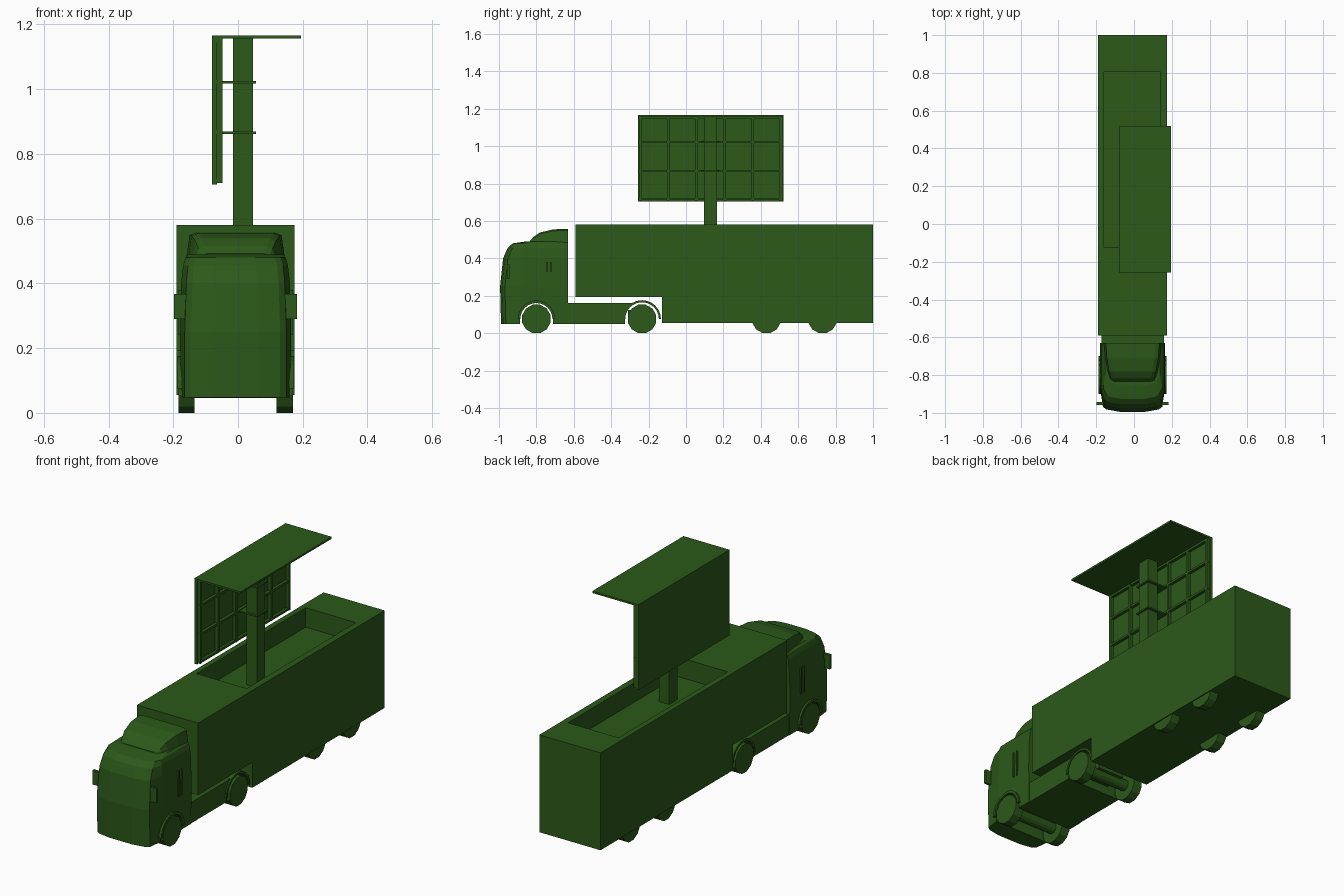
import bpy, bmesh, math

if "Cube" in bpy.data.objects:
    bpy.data.objects.remove(bpy.data.objects["Cube"])

CX = -0.0075  # vehicle centre line
mat = bpy.data.materials.new("dark_green")
mat.diffuse_color = (0.025, 0.1, 0.01, 1)
mat.use_nodes = True
mat.node_tree.nodes["Principled BSDF"].inputs["Base Color"].default_value = mat.diffuse_color


def make(name, bm):
    bmesh.ops.recalc_face_normals(bm, faces=bm.faces)
    me = bpy.data.meshes.new(name)
    bm.to_mesh(me)
    bm.free()
    me.materials.append(mat)
    ob = bpy.data.objects.new(name, me)
    bpy.context.collection.objects.link(ob)
    return ob


def loft(name, rings):
    bm = bmesh.new()
    vs = [[bm.verts.new(p) for p in r] for r in rings]
    n = len(vs[0])
    for a, b in zip(vs, vs[1:]):
        for i in range(n):
            j = (i + 1) % n
            bm.faces.new((a[i], a[j], b[j], b[i]))
    bm.faces.new(vs[0])
    bm.faces.new(vs[-1])
    return make(name, bm)


def prism(name, yz, x0, x1):
    return loft(name, [[(x, y, z) for y, z in yz] for x in (x0, x1)])


def box(name, x0, x1, y0, y1, z0, z1):
    return prism(name, [(y0, z0), (y1, z0), (y1, z1), (y0, z1)], x0, x1)


def circle(y, z, r, n, phase=0.0):
    return [(y + r * math.cos(2 * math.pi * i / n + phase),
             z + r * math.sin(2 * math.pi * i / n + phase)) for i in range(n)]


def arc(y, z, r, n):
    return [(y + r * math.cos(math.pi * i / n), z + r * math.sin(math.pi * i / n)) for i in range(n + 1)]


def cut(ob, cutter):
    m = ob.modifiers.new("cut", 'BOOLEAN')
    m.operation = 'DIFFERENCE'
    m.solver = 'EXACT'
    m.object = cutter
    bpy.context.view_layer.objects.active = ob
    bpy.ops.object.modifier_apply(modifier=m.name)
    bpy.data.objects.remove(cutter)


def arch_cutter(y, r):
    pts = arc(y, 0.075, r, 12) + [(y - r, 0.0), (y + r, 0.0)]
    return prism("arch_cutter", pts, -0.4, 0.4)


# trailer with raised front and a sunken roof well
trailer = prism("trailer_body", [(-0.59, 0.192), (-0.128, 0.192), (-0.128, 0.055),
                                 (1.0, 0.055), (1.0, 0.58), (-0.59, 0.58)], -0.19, 0.175)
cut(trailer, box("well_cutter", -0.16, 0.14, -0.125, 0.805, 0.475, 0.7))

# cab: stacked outlines (height, nose y, half width rear, half width front)
rings = []
for z, nose, wr, wf in [(0.048, -0.993, 0.168, 0.153), (0.25, -0.998, 0.172, 0.153),
                        (0.40, -0.982, 0.168, 0.148), (0.455, -0.958, 0.162, 0.143),
                        (0.48, -0.93, 0.155, 0.135), (0.49, -0.86, 0.145, 0.125)]:
    side = [(wr, -0.63), (wr, max(-0.87, nose + 0.06)), (wf + 0.004, nose + 0.03),
            (wf * 0.9, nose + 0.016), (wf * 0.45, nose + 0.004)]
    ring = [(CX + x, y, z) for x, y in side] + [(CX - x, y, z) for x, y in reversed(side)]
    rings.append(ring)
cab = loft("cab", rings)
cut(cab, arch_cutter(-0.80, 0.088))

# roof deflector
rings = []
for y, z, w in [(-0.835, 0.492, 0.105), (-0.815, 0.515, 0.114), (-0.78, 0.538, 0.124),
                (-0.71, 0.555, 0.136), (-0.63, 0.557, 0.142)]:
    rings.append([(CX - w - 0.01, y, 0.48), (CX + w + 0.01, y, 0.48), (CX + w, y, z - 0.008),
                  (CX + w * 0.85, y, z), (CX - w * 0.85, y, z), (CX - w, y, z - 0.008)])
loft("roof_deflector", rings)

# tractor chassis
chassis = box("chassis_skirts", CX - 0.165, CX + 0.165, -0.64, -0.29, 0.048, 0.16)
cut(chassis, arch_cutter(-0.235, 0.09))
box("chassis_frame", CX - 0.08, CX + 0.08, -0.31, -0.19, 0.085, 0.125)

# parts repeated on both sides
for s, tag in ((-1, "left"), (1, "right")):
    def span(a, b):
        return (CX + s * a, CX + s * b)
    # mirrors and door grab rails
    box(f"mirror_{tag}", *span(0.15, 0.19), -0.957, -0.943, 0.29, 0.367)
    for y in (-0.745, -0.72):
        box(f"grab_rail_{tag}", *span(0.16, 0.178), y - 0.004, y + 0.004, 0.24, 0.38)
    # front arch flare and rear fender
    prism(f"arch_flare_{tag}", arc(-0.80, 0.075, 0.1, 12) + arc(-0.80, 0.075, 0.086, 12)[::-1],
          *span(0.15, 0.18))
    prism(f"rear_fender_{tag}", arc(-0.235, 0.075, 0.101, 12) + arc(-0.235, 0.075, 0.09, 12)[::-1],
          *span(0.105, 0.172))
    # wheels
    for y in (-0.80, -0.235, 0.43, 0.73):
        prism(f"wheel_{tag}", circle(y, 0.076, 0.0785, 12, math.pi / 12), *span(0.127, 0.177))

# tractor axles
for y in (-0.80, -0.235):
    prism("axle", circle(y, 0.076, 0.03, 12), CX - 0.13, CX + 0.13)

# mast standing in the well
box("mast", -0.015, 0.046, 0.095, 0.165, 0.47, 1.157)

# raised panel with rib grid on its back
Y0, Y1, Z0, Z1 = -0.257, 0.52, 0.705, 1.166
box("panel_sheet", -0.08, -0.065, Y0, Y1, Z0, Z1)
for i in range(6):
    y = Y0 + 0.012 + (Y1 - Y0 - 0.024) * i / 5
    box("panel_rib_vertical", -0.066, -0.048, y - 0.007, y + 0.007, Z0 + 0.005, 1.156)
for z in (0.717, 0.867, 1.022, 1.15):
    box("panel_rib_horizontal", -0.066, -0.049, Y0 + 0.004, Y1 - 0.004, z - 0.006, z + 0.006)
box("panel_roof", -0.08, 0.195, Y0, Y1, 1.156, Z1)

# brackets clamping the panel to the mast
for z in (0.865, 1.021):
    box("mast_bracket", -0.055, 0.055, 0.083, 0.177, z - 0.004, z + 0.004)
